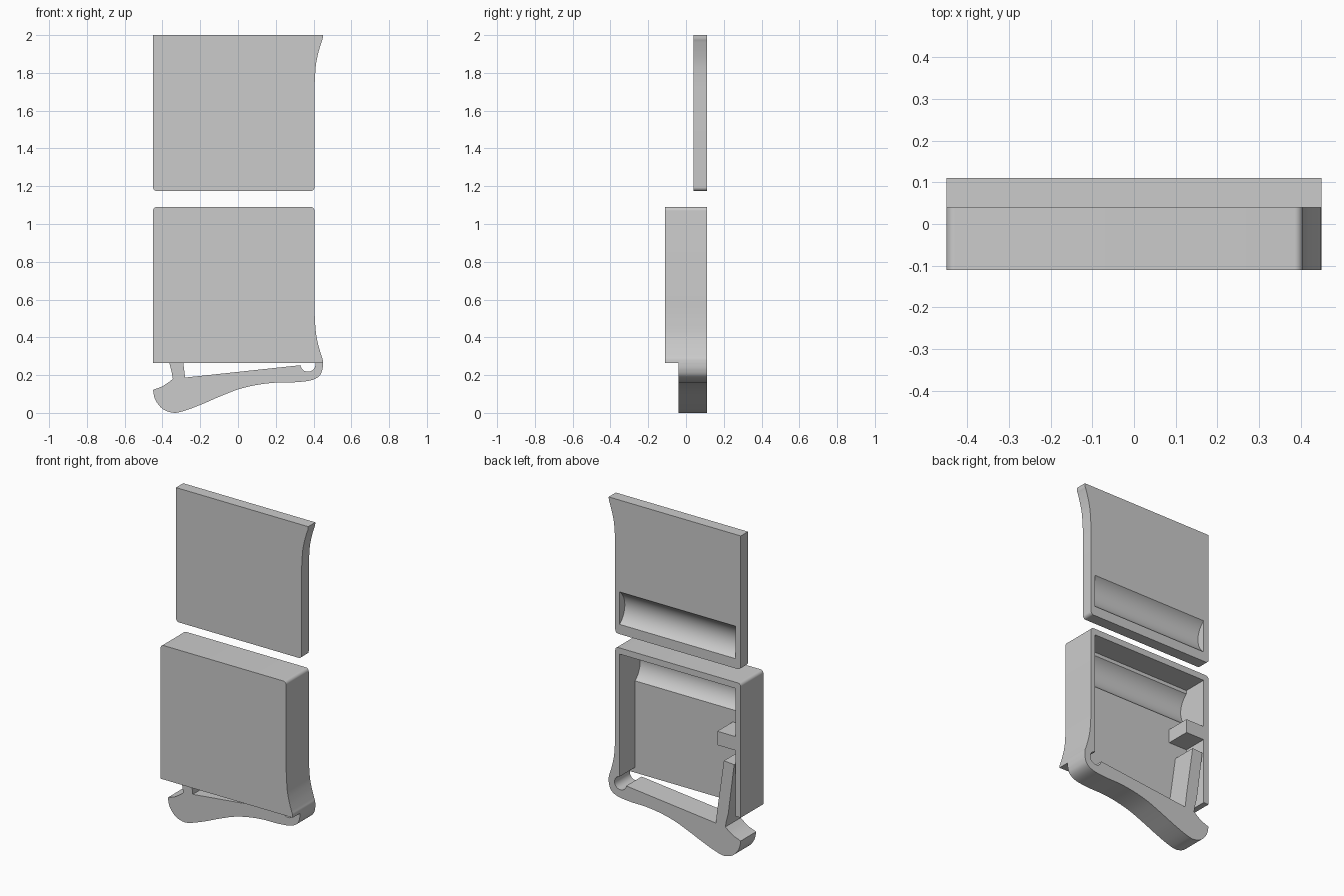
import bpy, bmesh
from math import sin, cos, pi, radians
from mathutils import Matrix, Vector

if "Cube" in bpy.data.objects:
    bpy.data.objects.remove(bpy.data.objects["Cube"])


def arc(cx, cz, r, a0, a1, n=8):
    return [(cx + r * cos(radians(a0 + (a1 - a0) * i / n)),
             cz + r * sin(radians(a0 + (a1 - a0) * i / n))) for i in range(n + 1)]


def spline(pts, n=6):
    """Smooth curve through the given points."""
    p = [Vector(q) for q in [pts[0]] + pts + [pts[-1]]]
    out = []
    for a, b, c, d in zip(p, p[1:], p[2:], p[3:]):
        for i in range(n):
            t = i / n
            out.append(tuple(0.5 * (2 * b + (c - a) * t + (2 * a - 5 * b + 4 * c - d) * t ** 2
                                    + (3 * b - a - 3 * c + d) * t ** 3)))
    return out + [pts[-1]]


def extrude(name, outline, y0, y1):
    """Solid from an outline in the x-z plane."""
    bm = bmesh.new()
    face = bm.faces.new([bm.verts.new((x, y0, z)) for x, z in outline])
    new = bmesh.ops.extrude_face_region(bm, geom=[face])["geom"]
    bmesh.ops.translate(bm, vec=(0, y1 - y0, 0),
                        verts=[v for v in new if isinstance(v, bmesh.types.BMVert)])
    bmesh.ops.recalc_face_normals(bm, faces=bm.faces)
    me = bpy.data.meshes.new(name)
    bm.to_mesh(me)
    bm.free()
    ob = bpy.data.objects.new(name, me)
    bpy.context.collection.objects.link(ob)
    return ob


def combine(ob, other, operation):
    mod = ob.modifiers.new("combine", "BOOLEAN")
    mod.operation, mod.solver, mod.object = operation, "EXACT", other
    bpy.ops.object.select_all(action="DESELECT")
    bpy.context.view_layer.objects.active = ob
    ob.select_set(True)
    bpy.ops.object.modifier_apply(modifier=mod.name)
    bpy.data.objects.remove(other)


def cut_groove(ob, face_y, z):
    """Shallow round channel along x, 0.05 deep."""
    bpy.ops.mesh.primitive_cylinder_add(vertices=96, radius=0.125, depth=0.79,
                                        location=(-0.02, face_y + 0.075, z),
                                        rotation=(0, pi / 2, 0))
    combine(ob, bpy.context.object, "DIFFERENCE")


# Shared outer edge: rounded top corners and flared right side
BOTTOM, TOP, R = 0.265, 1.09, 0.02
edge = (arc(-0.45 + R, TOP - R, R, 180, 90) + arc(0.405 - R, TOP - R, R, 90, 0)
        + spline([(0.405, 0.56), (0.407, 0.50), (0.413, 0.42), (0.425, 0.36),
                  (0.441, 0.305), (0.448, 0.285), (0.45, BOTTOM)]))
panel = edge + [(-0.45, BOTTOM)]

# Lid: the same panel upside down, channel on its back
lid = extrude("lid", [(x, 2.265 - z) for x, z in panel], 0.04, 0.11)
cut_groove(lid, 0.11, 1.335)

# Case front panel with the matching channel inside
case = extrude("case", panel, -0.11, -0.04)
cut_groove(case, -0.04, 0.93)

# Case walls, hinge, lever and latch arm as one continuous outline
lever_under = spline([(0.45, BOTTOM), (0.447, 0.23), (0.43, 0.195), (0.385, 0.172),
                      (0.30, 0.162), (0.20, 0.16), (0.10, 0.148), (0.0, 0.124),
                      (-0.10, 0.085), (-0.20, 0.042), (-0.29, 0.009), (-0.345, 0.001),
                      (-0.40, 0.022), (-0.438, 0.07), (-0.45, 0.122)])[1:]
lever_under = [(x, max(z, 0)) for x, z in lever_under]
latch_arm = [(-0.40, 0.14), (-0.37, 0.16), (-0.345, 0.18), (-0.352, 0.22), (-0.365, 0.27),
             (-0.405, 0.58), (-0.335, 0.585), (-0.29, 0.27), (-0.28, 0.187)]
hinge = arc(0.37, 0.258, 0.04, 188, 443, 24)
inner = [(0.375, 1.052), (-0.415, 1.052), (-0.415, 0.755), (-0.29, 0.755),
         (-0.29, 0.67), (-0.415, 0.67), (-0.415, BOTTOM), (-0.45, BOTTOM)]
frame = extrude("frame", edge + lever_under + latch_arm + hinge + inner, -0.04, 0.11)
combine(case, frame, "UNION")

# Smooth curves, crisp edges
for ob in (lid, case):
    bpy.ops.object.select_all(action="DESELECT")
    bpy.context.view_layer.objects.active = ob
    ob.select_set(True)
    bpy.ops.object.shade_smooth_by_angle(angle=radians(30))
